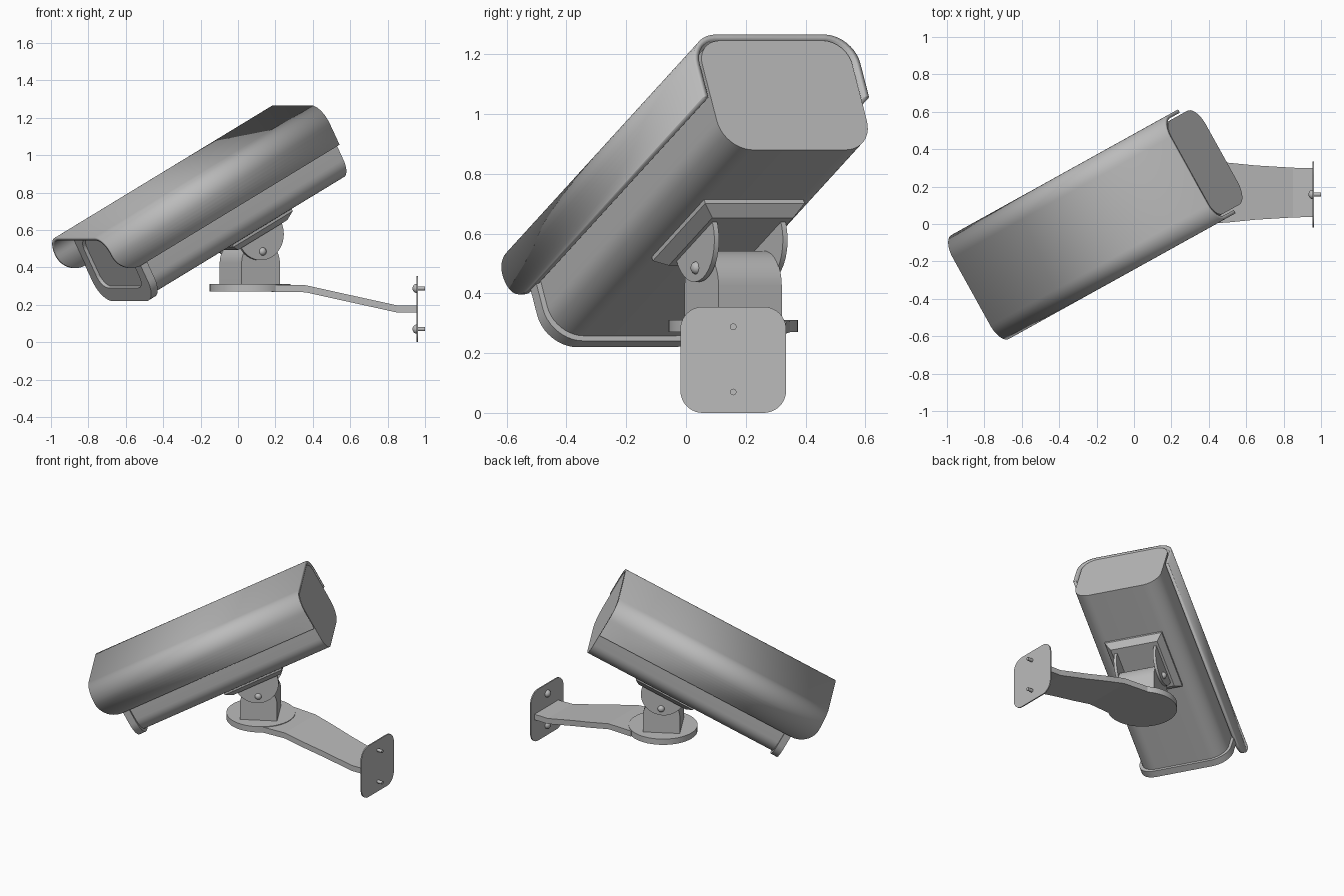
import bpy, bmesh
from math import sin, cos, pi, radians, sqrt
from mathutils import Matrix, Vector

if "Cube" in bpy.data.objects:
    bpy.data.objects.remove(bpy.data.objects["Cube"], do_unlink=True)

grey = bpy.data.materials.new("painted_grey")
grey.use_nodes = True
colour = (0.5, 0.5, 0.5, 1)
grey.diffuse_color = colour
grey.node_tree.nodes["Principled BSDF"].inputs["Base Color"].default_value = colour

# Frames: the tilted housing (x back, y side, z up), and the turned pivot
TURN = Matrix.Rotation(radians(29), 4, 'Z')
HOUSING = Matrix.Translation((0.29, 0.28, 1.265)) @ TURN @ Matrix.Rotation(radians(-28), 4, 'Y')
PIVOT = Matrix.Translation((0.063, 0.158, 0)) @ TURN
WORLD = Matrix()


def finish(name, bm, frame, smooth=True):
    bmesh.ops.recalc_face_normals(bm, faces=bm.faces)
    mesh = bpy.data.meshes.new(name)
    bm.to_mesh(mesh)
    bm.free()
    mesh.materials.append(grey)
    obj = bpy.data.objects.new(name, mesh)
    bpy.context.collection.objects.link(obj)
    obj.matrix_world = frame
    if smooth:
        bpy.ops.object.select_all(action='DESELECT')
        obj.select_set(True)
        bpy.context.view_layer.objects.active = obj
        bpy.ops.object.shade_smooth_by_angle(angle=radians(30))
    return obj


def loft(name, rings, frame, smooth=True):
    """Skin a list of equal closed rings and cap both ends."""
    bm = bmesh.new()
    loops = [[bm.verts.new(p) for p in ring] for ring in rings]
    for a, b in zip(loops, loops[1:]):
        for i in range(len(a)):
            j = (i + 1) % len(a)
            bm.faces.new((a[i], a[j], b[j], b[i]))
    bm.faces.new(loops[0])
    bm.faces.new(loops[-1])
    return finish(name, bm, frame, smooth)


def arc(cx, cy, r, start, end, n=10):
    return [(cx + r * cos(radians(start + (end - start) * i / n)),
             cy + r * sin(radians(start + (end - start) * i / n))) for i in range(n + 1)]


def rounded(half, low, high, r_low, r_high):
    """Rounded rectangle, symmetric in its first coordinate."""
    return (arc(half - r_high, high - r_high, r_high, 0, 90)
            + arc(r_high - half, high - r_high, r_high, 90, 180)
            + arc(r_low - half, low + r_low, r_low, 180, 270)
            + arc(half - r_low, low + r_low, r_low, 270, 360))


def across(outline, x):
    return [(x, a, b) for a, b in outline]


def sideways(outline, y):
    return [(a, y, b) for a, b in outline]


def cylinder(name, r, start, end, frame, dome=False):
    """Round bar between two points, or a flattened dome on the start point."""
    start, end = Vector(start), Vector(end)
    axis = end - start
    length = axis.length
    profile = [(r, 0), (r, length)]
    if dome:
        profile = [(r * cos(t * pi / 10), length * sin(t * pi / 10)) for t in range(5)]
    spin = axis.to_track_quat('Z', 'Y').to_matrix().to_4x4()
    place = Matrix.Translation(start) @ spin
    n = 48 if r > 0.1 else 20
    rings = [[place @ Vector((q * cos(2 * pi * i / n), q * sin(2 * pi * i / n), h))
              for i in range(n)] for q, h in profile]
    return loft(name, rings, frame)


# Housing body
body = rounded(0.287, -0.436, -0.022, 0.11, 0.09)
loft("housing_body", [across(body, 0), across(body, -1.35)], HOUSING)

# Front bezel with recessed window
rim = rounded(0.306, -0.455, -0.015, 0.12, 0.1)
opening = rounded(0.235, -0.375, -0.08, 0.07, 0.07)
loft("front_bezel", [across(rim, -1.325), across(rim, -1.37),
                     across(opening, -1.37), across(opening, -1.33)], HOUSING)

# Sun hood: thin folded sheet with rounded front lower corners
DEPTH, ROUND, LENGTH = 0.238, 0.13, 1.5
half, bend = 0.3075, 0.1
side = [(half, -DEPTH + ROUND * (1 - cos(i * pi / 20))) for i in range(10)]
right_part = side + arc(half - bend, -0.01 - bend, bend, 0, 90)
sheet = right_part + [(-a, b) for a, b in reversed(right_part)]


def hood_front(z):
    drop = max(0, -z - (DEPTH - ROUND))
    return -(LENGTH - ROUND + sqrt(max(0, ROUND ** 2 - drop ** 2)))


bm = bmesh.new()
pairs = [(bm.verts.new((0.002, a, b)), bm.verts.new((hood_front(b), a, b))) for a, b in sheet]
for p, q in zip(pairs, pairs[1:]):
    bm.faces.new((p[0], p[1], q[1], q[0]))
hood = finish("sun_hood", bm, HOUSING)
shell = hood.modifiers.new("thickness", 'SOLIDIFY')
shell.thickness = 0.02
shell.offset = 0
shell.use_even_offset = True

# Mounting block under the housing, with sloped edges
def block(grow, z):
    a, b = 0.17 + grow, 0.155 + grow
    return [(-0.56 + i * a, j * b, z) for i, j in ((-1, -1), (1, -1), (1, 1), (-1, 1))]


loft("mounting_block", [block(0.035, -0.43), block(0.035, -0.45), block(0, -0.486)],
     HOUSING, False)

# Half-round ears on both sides of the pivot, with bolts
ear = arc(-0.56, -0.48, 0.14, 180, 360, 24)
for label, s in (("left", 1), ("right", -1)):
    loft(label + "_ear", [sideways(ear, s * 0.122), sideways(ear, s * 0.14)], HOUSING)
    cylinder(label + "_pivot_bolt", 0.022, (0, s * 0.139, 0.485), (0, s * 0.16, 0.485),
             PIVOT, True)

# Pedestal with rounded top
pedestal = [(-0.117, 0.3), (0.117, 0.3)] + arc(0, 0.425, 0.117, 0, 180, 20)
loft("pedestal", [sideways(pedestal, -0.121), sideways(pedestal, 0.121)], PIVOT)

# Round base and bent arm
cylinder("base_disc", 0.217, (0.065, 0.158, 0.27), (0.065, 0.158, 0.31), WORLD)
stations = [(0.18, 0.288, 0.18), (0.36, 0.286, 0.168), (0.5, 0.255, 0.16),
            (0.65, 0.222, 0.145), (0.85, 0.178, 0.133), (0.96, 0.178, 0.13)]
loft("bracket_arm", [[(x, 0.168 + i * w, z + j * 0.019)
                      for i, j in ((-1, -1), (1, -1), (1, 1), (-1, 1))]
                     for x, z, w in stations], WORLD, False)

# Wall plate and its screws
plate = [(a + 0.158, b) for a, b in rounded(0.177, 0, 0.355, 0.075, 0.075)]
loft("wall_plate", [across(plate, 0.955), across(plate, 0.963)], WORLD)
for label, z in (("upper", 0.288), ("lower", 0.07)):
    cylinder(label + "_screw_shaft", 0.011, (0.95, 0.158, z), (1.0, 0.158, z), WORLD)
    cylinder(label + "_screw_head", 0.025, (0.956, 0.158, z), (0.933, 0.158, z), WORLD, True)
